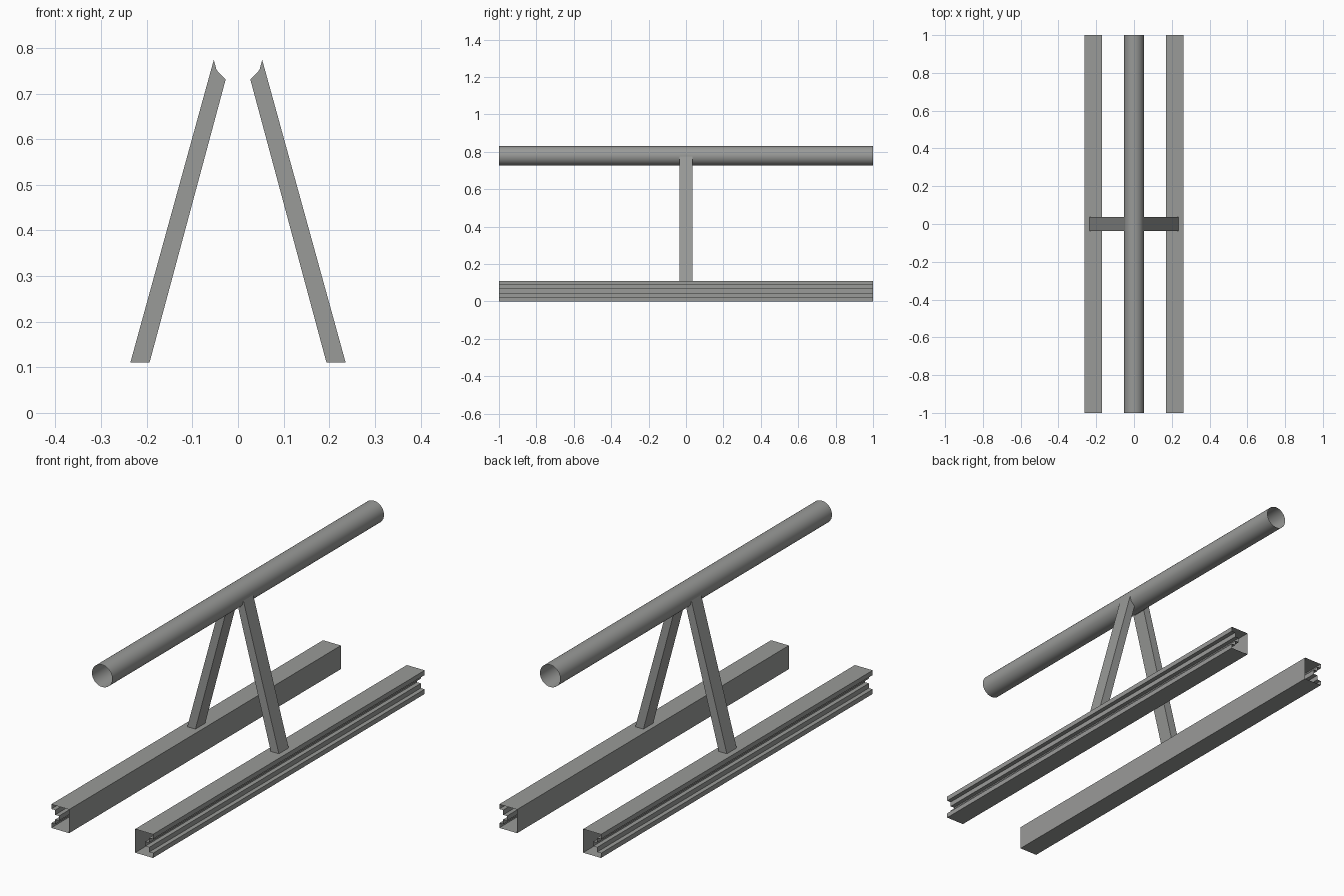
import bpy, bmesh, math

if "Cube" in bpy.data.objects:
    bpy.data.objects.remove(bpy.data.objects["Cube"])

# One grey metal for everything
metal = bpy.data.materials.new("grey metal")
metal.diffuse_color = (0.32, 0.325, 0.315, 1)
metal.use_nodes = True
metal.node_tree.nodes["Principled BSDF"].inputs["Base Color"].default_value = metal.diffuse_color


def extrude_profile(name, pts, y, caps=False, smooth=False, open_edge=()):
    """Sweep a counter-clockwise (x, z) profile from -y to y."""
    bm = bmesh.new()
    front = [bm.verts.new((x, -y, z)) for x, z in pts]
    back = [bm.verts.new((x, y, z)) for x, z in pts]
    n = len(pts)
    for i in range(n):
        j = (i + 1) % n
        f = bm.faces.new((front[i], back[i], back[j], front[j]))
        f.smooth = smooth
    if caps:
        bm.faces.new(front)
        bm.faces.new(back[::-1])
    mesh = bpy.data.meshes.new(name)
    bm.to_mesh(mesh)
    bm.free()
    mesh.materials.append(metal)
    ob = bpy.data.objects.new(name, mesh)
    bpy.context.collection.objects.link(ob)
    return ob


def mirrored(pts, side):
    return pts if side > 0 else [(-x, z) for x, z in reversed(pts)]


# Top tube, open at both ends
R, CZ, SEG = 0.052, 0.778, 32
tube = [(R * math.cos(2 * math.pi * i / SEG), CZ + R * math.sin(2 * math.pi * i / SEG))
        for i in range(SEG)]
extrude_profile("top_tube", tube, 1.0, smooth=True)

# Rail profile: hollow, with a stepped slot on the outer side
xi, xo, h = 0.17, 0.262, 0.11
s = h / 5
m, d = xo - 0.02, xo - 0.04
rail = [(xi, 0), (xo, 0), (xo, s), (m, s), (m, 2 * s), (d, 2 * s),
        (d, 3 * s), (m, 3 * s), (m, 4 * s), (xo, 4 * s), (xo, h), (xi, h)]

# Leg profile: slanted bar whose top is coped to the tube
leg = [(0.194, h), (0.236, h), (0.053, 0.774), (0.0475, 0.753), (0.044, 0.748), (0.027, 0.731)]

for side, word in ((1, "right"), (-1, "left")):
    extrude_profile(word + "_rail", mirrored(rail, side), 1.0)
    extrude_profile(word + "_leg", mirrored(leg, side), 0.036, caps=True)
